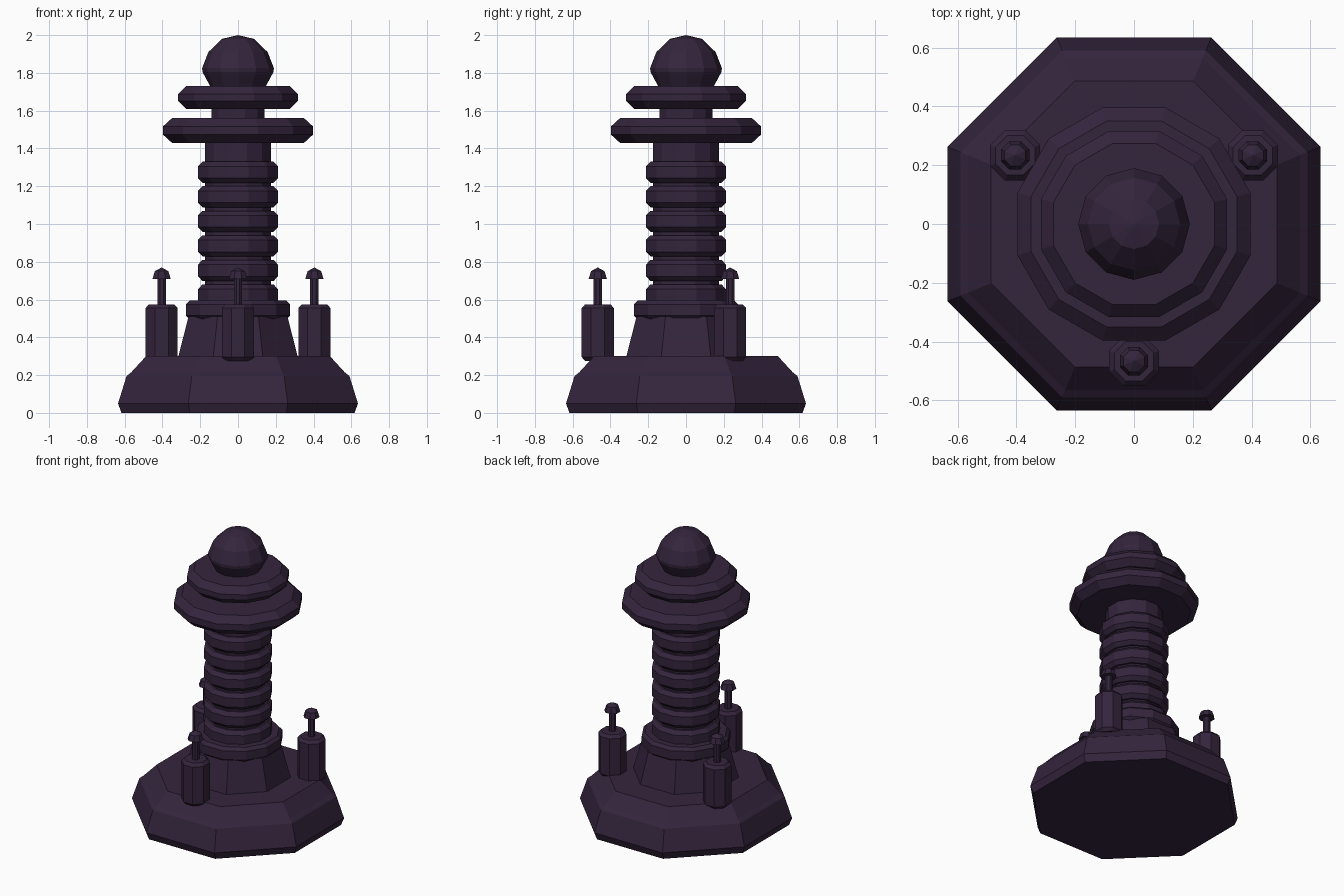
import bpy, bmesh, math

if "Cube" in bpy.data.objects:
    bpy.data.objects.remove(bpy.data.objects["Cube"])

mat = bpy.data.materials.new("dark_purple")
mat.diffuse_color = (0.034, 0.018, 0.046, 1)
mat.use_nodes = True
mat.node_tree.nodes["Principled BSDF"].inputs["Base Color"].default_value = mat.diffuse_color


def lathe(name, profile, sides, loc=(0, 0), flat=True):
    """Closed faceted solid from (radius, z) points, bottom to top.
    flat=True: radii are measured to the flats, which face the axes."""
    bm = bmesh.new()
    k = 1 / math.cos(math.pi / sides) if flat else 1
    off = math.pi / sides if flat else 0
    rings = []
    for r, z in profile:
        if r == 0:
            rings.append([bm.verts.new((0, 0, z))])
            continue
        angles = [off + 2 * math.pi * i / sides for i in range(sides)]
        rings.append([bm.verts.new((r * k * math.cos(a), r * k * math.sin(a), z)) for a in angles])
    for lo, hi in zip(rings, rings[1:]):
        for i in range(sides):
            j = (i + 1) % sides
            if len(hi) == 1:
                bm.faces.new((lo[i], lo[j], hi[0]))
            else:
                bm.faces.new((lo[i], lo[j], hi[j], hi[i]))
    bm.faces.new(rings[0][::-1])
    if len(rings[-1]) > 1:
        bm.faces.new(rings[-1])
    me = bpy.data.meshes.new(name)
    bm.to_mesh(me)
    bm.free()
    me.materials.append(mat)
    ob = bpy.data.objects.new(name, me)
    ob.location = (loc[0], loc[1], 0)
    bpy.context.collection.objects.link(ob)
    return ob


def disc(name, r, z0, z1, inset, bevel, sides=12):
    """Disc with bevelled rims."""
    return lathe(name, [(r - inset, z0), (r, z0 + bevel), (r, z1 - bevel), (r - inset, z1)], sides)


# Octagonal base and pedestal
lathe("base", [(0.617, 0), (0.635, 0.05), (0.59, 0.195), (0.565, 0.215), (0.487, 0.3)], 8)
lathe("pedestal", [(0.318, 0.29), (0.262, 0.51)], 8)
disc("collar", 0.275, 0.495, 0.595, 0.02, 0.02)

# Column with stacked rings
lathe("column", [(0.175, 0.55), (0.175, 1.45)], 12)
for i in range(6):
    top = 0.68 + 0.13 * i
    disc(f"column_ring_{i + 1}", 0.212, top - 0.112, top, 0.024, 0.025)

# Upper discs, neck and domed head
disc("large_disc", 0.397, 1.43, 1.56, 0.047, 0.043)
lathe("neck", [(0.14, 1.55), (0.14, 1.62)], 12)
disc("small_disc", 0.317, 1.61, 1.73, 0.043, 0.042)
lathe("head", [(0.145, 1.725), (0.188, 1.805), (0.19, 1.825), (0.157, 1.91), (0.085, 1.98), (0, 2.0)],
      12, flat=False)

# Three small posts around the base
for i, deg in enumerate((30, 150, 270)):
    a = math.radians(deg)
    p = (0.467 * math.cos(a), 0.467 * math.sin(a))
    disc(f"post_{i + 1}", 0.085, 0.275, 0.575, 0.018, 0.02, 8)
    bpy.data.objects[f"post_{i + 1}"].location = (p[0], p[1], 0)
    lathe(f"post_rod_{i + 1}", [(0.022, 0.56), (0.022, 0.72)], 8, p)
    lathe(f"post_knob_{i + 1}", [(0.048, 0.71), (0.036, 0.75), (0, 0.77)], 8, p)
